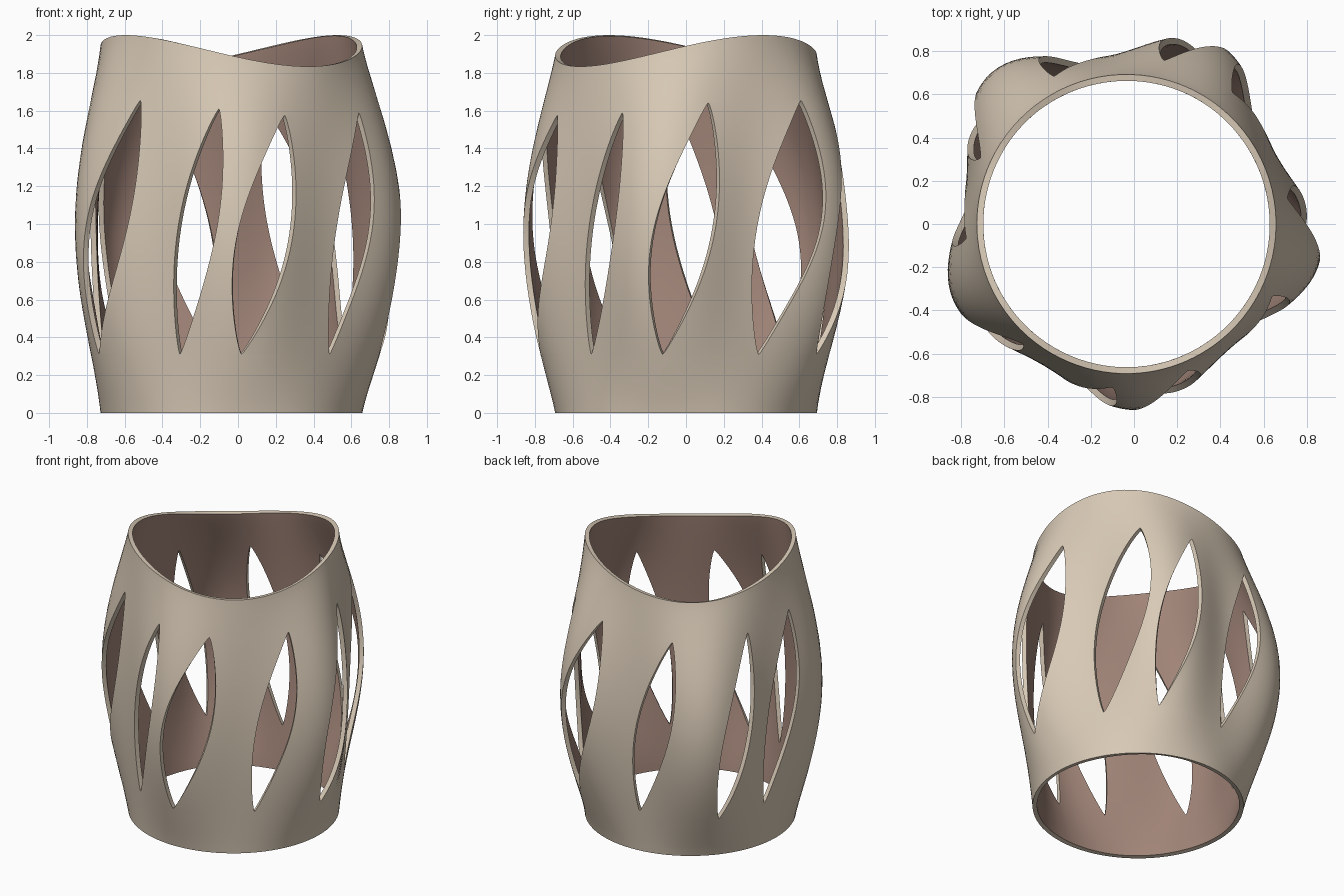
import bpy, bmesh, math

cube = bpy.data.objects.get("Cube")
if cube:
    bpy.data.objects.remove(cube, do_unlink=True)


def material(name, rgb):
    mat = bpy.data.materials.new(name)
    mat.use_nodes = True
    mat.diffuse_color = (*rgb, 1)
    mat.node_tree.nodes["Principled BSDF"].inputs["Base Color"].default_value = (*rgb, 1)
    return mat


CENTRE_X = -0.035
RADIUS, WALL = 0.693, 0.03
SLOT_BOTTOM = 0.31
COLUMNS = 10                      # per strip between two slots
LOW_ROWS, SLOT_ROWS, HIGH_ROWS = 8, 44, 12

# Slots: angle of lower tip, half width, lean to the upper tip (degrees)
SLOTS = [(32, 12, 19), (60, 9, 17), (98, 9, 18), (138.5, 8, 17), (167, 9, 18),
         (205, 9, 24), (248, 8, 17), (274, 11, 18.5), (316, 8, 17.5), (351, 11, 18)]
# Outward lobes: angle and height
LOBES = [(64, 0.212), (132, 0.215), (204, 0.152), (274, 0.138), (350.5, 0.188)]


def saddle(angle):
    return math.cos(2 * math.radians(angle - 36))


def radius(angle, z, top):
    """Round at both ends, with upright lobes around the middle."""
    swell = max(0, math.sin(math.pi * min(1, z / top))) ** 1.1
    bulge = 0.032
    for centre, height in LOBES:
        off = (angle - centre + 180) % 360 - 180
        bulge += height * math.exp(-(off / 17) ** 2 / 2)
    return RADIUS + bulge * swell


def slot_edge(slot, t, side):
    angle, half, lean = slot
    return angle + lean * t + side * half * max(0, math.sin(math.pi * t)) ** 0.8


def point(angle, zone, s):
    """Surface point: zone 0 below the slots, 1 beside them, 2 above."""
    top = 1.917 + 0.083 * saddle(angle)
    slot_top = 1.615 + 0.045 * saddle(angle)
    levels = [0, SLOT_BOTTOM, slot_top, top]
    z = levels[zone] + (levels[zone + 1] - levels[zone]) * s
    r = radius(angle, z, top)
    a = math.radians(angle)
    return CENTRE_X + r * math.cos(a), r * math.sin(a), z


rows = [(0, i / LOW_ROWS) for i in range(LOW_ROWS)]
rows += [(1, (1 - math.cos(math.pi * i / SLOT_ROWS)) / 2) for i in range(SLOT_ROWS)]
rows += [(2, i / HIGH_ROWS) for i in range(HIGH_ROWS + 1)]

# Strips between neighbouring slots, joined above and below the slots
bm = bmesh.new()
for i, slot in enumerate(SLOTS):
    following = SLOTS[(i + 1) % len(SLOTS)]
    grid = []
    for zone, s in rows:
        t = (0, s, 1)[zone]
        start = slot_edge(slot, t, 1)
        end = slot_edge(following, t, -1)
        if i == len(SLOTS) - 1:
            end += 360
        grid.append([bm.verts.new(point(start + (end - start) * c / COLUMNS, zone, s))
                     for c in range(COLUMNS + 1)])
    for low, high in zip(grid, grid[1:]):
        for c in range(COLUMNS):
            bm.faces.new((low[c], low[c + 1], high[c + 1], high[c]))
bmesh.ops.remove_doubles(bm, verts=bm.verts, dist=0.0001)

mesh = bpy.data.meshes.new("slotted_sleeve")
bm.to_mesh(mesh)
bm.free()
sleeve = bpy.data.objects.new("slotted_sleeve", mesh)
bpy.context.collection.objects.link(sleeve)
mesh.materials.append(material("warm_sand", (0.69, 0.59, 0.47)))
mesh.materials.append(material("rosy_brown_lining", (0.36, 0.235, 0.19)))

# Wall thickness, with the lining colour on the inside only
wall = sleeve.modifiers.new("wall", "SOLIDIFY")
wall.thickness = WALL
wall.offset = -1
wall.material_offset = 1
wall.material_offset_rim = 0

bpy.ops.object.select_all(action="DESELECT")
sleeve.select_set(True)
bpy.context.view_layer.objects.active = sleeve
bpy.ops.object.modifier_apply(modifier=wall.name)
bpy.ops.object.shade_smooth_by_angle(angle=math.radians(40))
